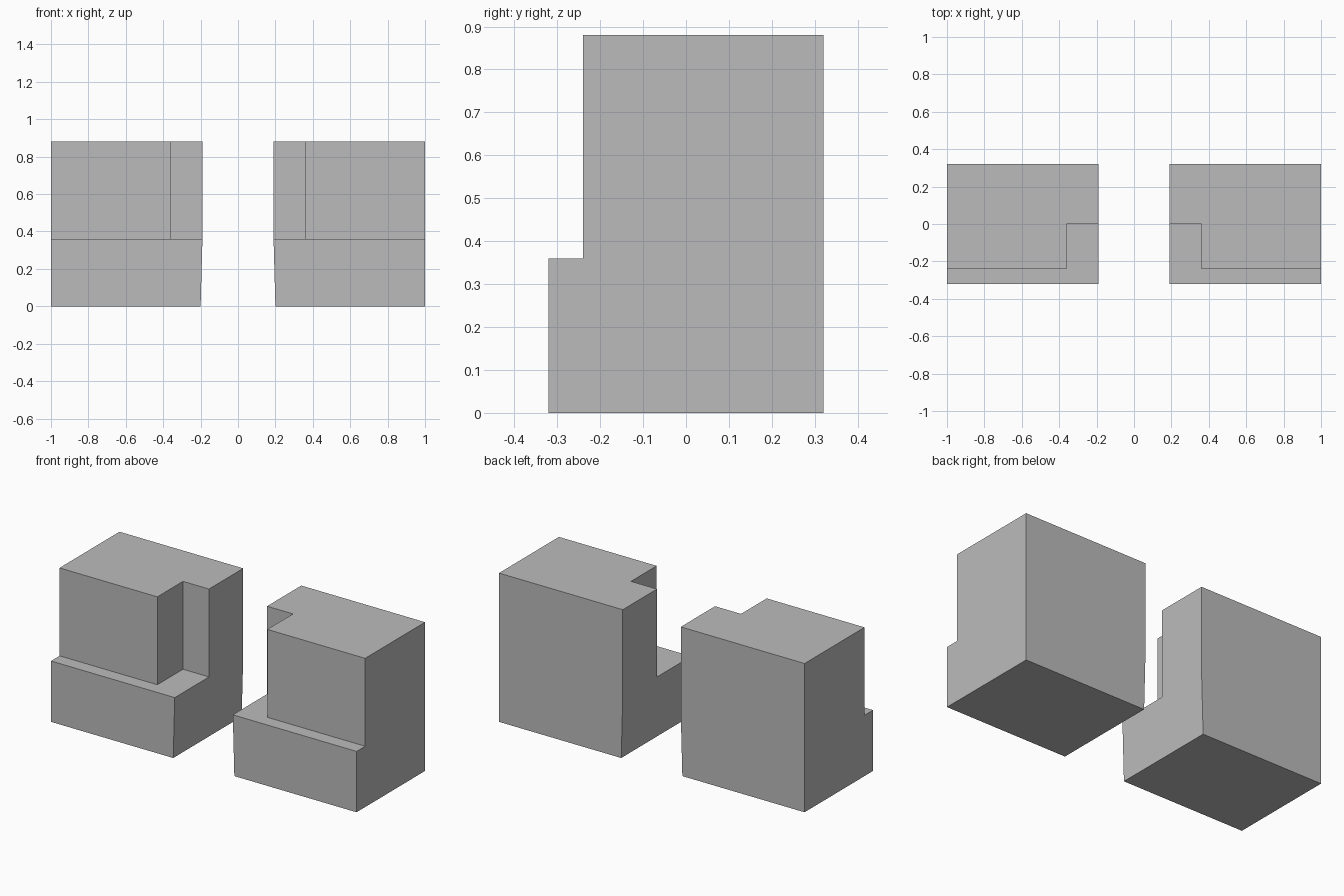
import bpy
import bmesh

cube = bpy.data.objects.get("Cube")
if cube:
    bpy.data.objects.remove(cube, do_unlink=True)

# One plain grey material
GREY = (0.5, 0.5, 0.5, 1.0)
grey = bpy.data.materials.new("plain_grey")
grey.use_nodes = True
grey.diffuse_color = GREY
grey.node_tree.nodes["Principled BSDF"].inputs["Base Color"].default_value = GREY

# Block dimensions
OUTER, INNER, INNER_FOOT = 1.0, 0.19, 0.2
FRONT, WALL, BACK = -0.32, -0.24, 0.32
NOTCH_X, NOTCH_Y = 0.36, 0.0
LEDGE, TOP = 0.36, 0.88


def build_block(name, side):
    """Stepped block with a corner notch and a slightly tapered inner foot."""
    bm = bmesh.new()

    def ring(points, z):
        return [bm.verts.new((side * x, y, z)) for x, y in points]

    def walls(lower, upper):
        for i in range(len(lower)):
            bm.faces.new((lower[i - 1], lower[i], upper[i], upper[i - 1]))

    # Base plan, with the upper wall meeting its outer and inner sides
    plan = [(OUTER, FRONT), (OUTER, WALL), (OUTER, BACK),
            (INNER, BACK), (INNER, NOTCH_Y), (INNER, FRONT)]
    foot = [(INNER_FOOT if x == INNER else x, y) for x, y in plan]
    bottom = ring(foot, 0)
    middle = ring(plan, LEDGE)
    notch = ring([(NOTCH_X, NOTCH_Y), (NOTCH_X, WALL)], LEDGE)
    bm.faces.new(bottom)
    walls(bottom, middle)

    # Ledge around the upper body
    bm.faces.new([middle[0], middle[1], notch[1], notch[0], middle[4], middle[5]])

    # L-shaped upper body
    upper = middle[1:5] + notch
    cap = [bm.verts.new((v.co.x, v.co.y, TOP)) for v in upper]
    walls(upper, cap)
    bm.faces.new(cap)

    bmesh.ops.recalc_face_normals(bm, faces=bm.faces)
    mesh = bpy.data.meshes.new(name)
    bm.to_mesh(mesh)
    bm.free()
    mesh.materials.append(grey)
    obj = bpy.data.objects.new(name, mesh)
    bpy.context.collection.objects.link(obj)


build_block("left_block", 1)
build_block("right_block", -1)
